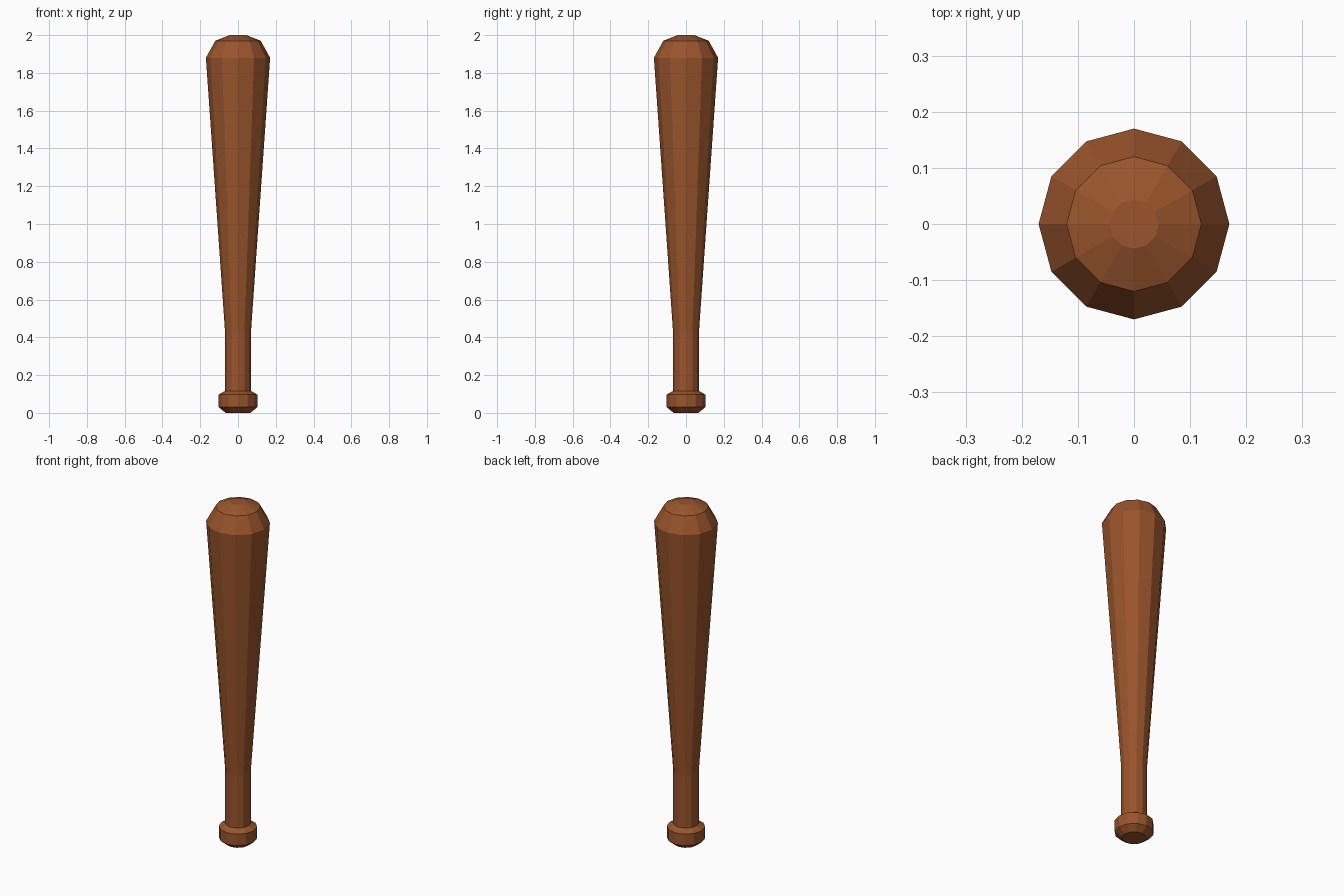
import bpy, bmesh
from math import cos, sin, tau

if "Cube" in bpy.data.objects:
    bpy.data.objects.remove(bpy.data.objects["Cube"])

SIDES = 12
# Bat outline from knob to barrel tip: (radius, height)
PROFILE = [(0.065, 0.0), (0.102, 0.03), (0.102, 0.097), (0.068, 0.117),
           (0.068, 0.42), (0.17, 1.88), (0.12, 1.97), (0.044, 2.0)]

# Lathe the outline into flat-sided rings
bm = bmesh.new()
rings = [[bm.verts.new((r * cos(tau * i / SIDES), r * sin(tau * i / SIDES), z))
          for i in range(SIDES)] for r, z in PROFILE]
for low, high in zip(rings, rings[1:]):
    for i in range(SIDES):
        j = (i + 1) % SIDES
        bm.faces.new((low[i], low[j], high[j], high[i]))

# End caps
bm.faces.new(rings[0][::-1])
bm.faces.new(rings[-1])

mesh = bpy.data.meshes.new("bat")
bm.to_mesh(mesh)
bm.free()

# Brown wood
wood = bpy.data.materials.new("wood")
wood.diffuse_color = (0.32, 0.09, 0.025, 1)
wood.use_nodes = True
wood.node_tree.nodes["Principled BSDF"].inputs["Base Color"].default_value = wood.diffuse_color
mesh.materials.append(wood)
bat = bpy.data.objects.new("bat", mesh)
bpy.context.collection.objects.link(bat)
